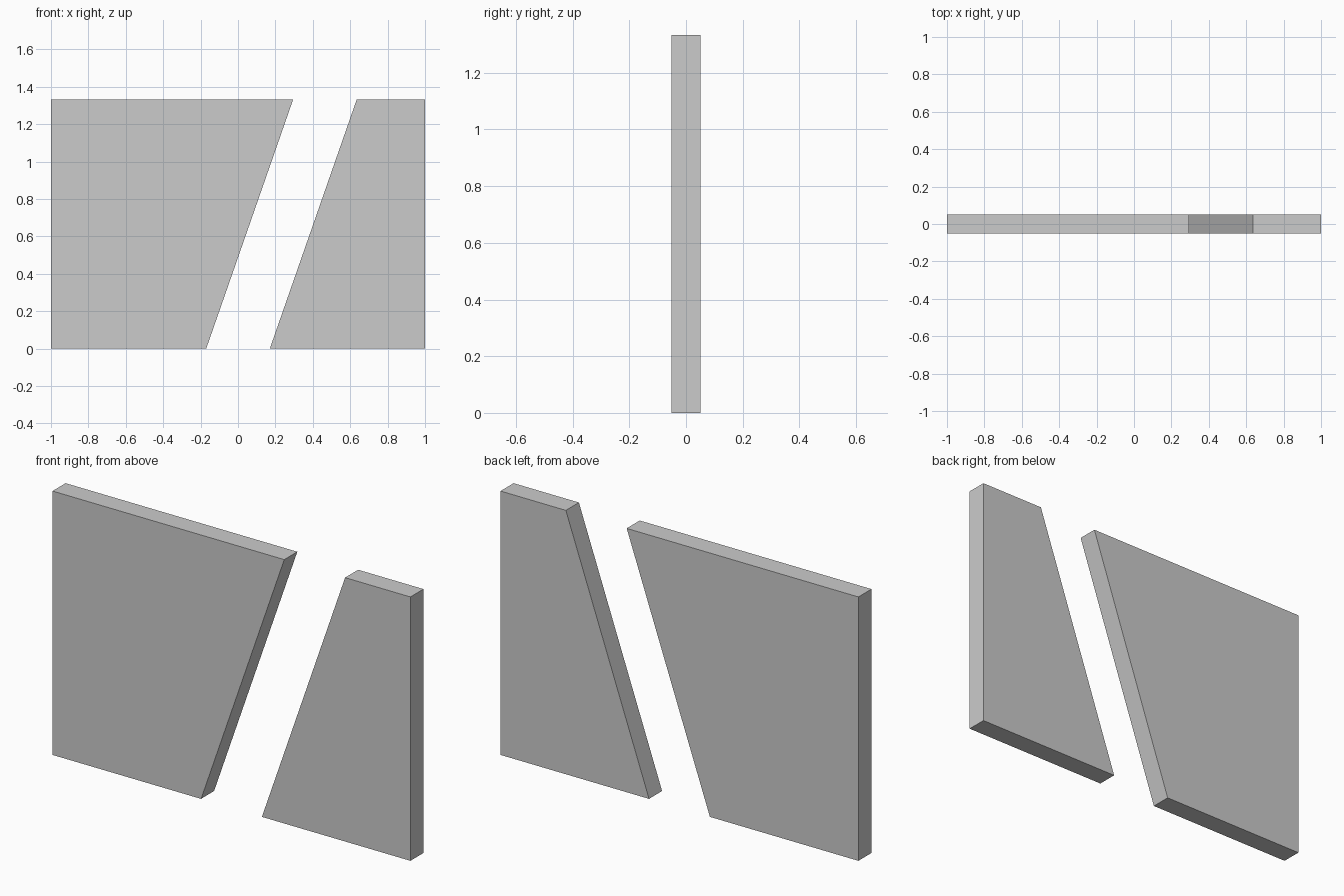
import bpy
import bmesh

if "Cube" in bpy.data.objects:
    bpy.data.objects.remove(bpy.data.objects["Cube"])

HEIGHT = 1.333
HALF_DEPTH = 0.052


def make_panel(name, profile):
    """Extrude an x-z outline through the panel thickness."""
    bm = bmesh.new()
    face = bm.faces.new([bm.verts.new((x, -HALF_DEPTH, z)) for x, z in profile])
    extruded = bmesh.ops.extrude_face_region(bm, geom=[face], use_keep_orig=True)
    verts = [v for v in extruded["geom"] if isinstance(v, bmesh.types.BMVert)]
    bmesh.ops.translate(bm, verts=verts, vec=(0, 2 * HALF_DEPTH, 0))
    bmesh.ops.recalc_face_normals(bm, faces=bm.faces)
    mesh = bpy.data.meshes.new(name)
    bm.to_mesh(mesh)
    bm.free()
    bpy.context.collection.objects.link(bpy.data.objects.new(name, mesh))


# Two upright panels separated by a slanted gap
make_panel("left_panel", [(-1, 0), (-0.17, 0), (0.295, HEIGHT), (-1, HEIGHT)])
make_panel("right_panel", [(0.17, 0), (1, 0), (1, HEIGHT), (0.635, HEIGHT)])
